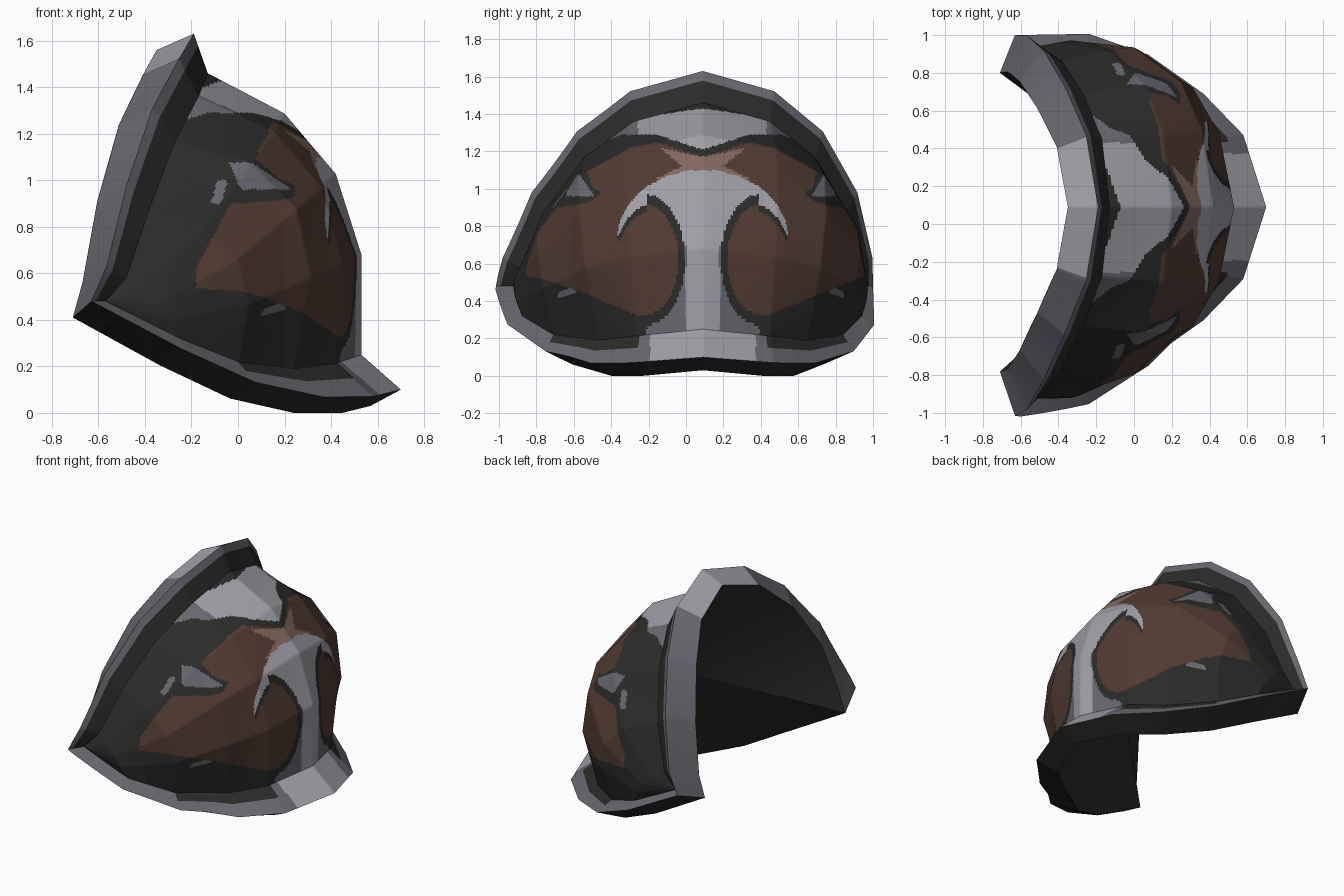
import bpy, bmesh, math
from mathutils import Vector

if "Cube" in bpy.data.objects:
    bpy.data.objects.remove(bpy.data.objects["Cube"])

# ---- colours
mats = []
for name, c in (("charcoal", (.024, .024, .023)), ("mid_grey", (.14, .138, .16)),
                ("light_grey", (.36, .35, .39)), ("brown", (.085, .043, .032)),
                ("tan", (.23, .14, .115))):
    m = bpy.data.materials.new(name)
    m.diffuse_color = (*c, 1)
    m.use_nodes = True
    m.node_tree.nodes["Principled BSDF"].inputs["Base Color"].default_value = m.diffuse_color
    mats.append(m)
DARK, MID, LIGHT, BROWN, TAN = range(5)

# ---- dome guide lines from the middle (s = 0) to the side tip: (x, s, z)
TOP = [(-.13, 0, 1.46), (-.17, .36, 1.36), (-.27, .60, 1.17), (-.38, .77, .88), (-.48, .84, .58), (-.57, .84, .48)]
BULGE = [(.64, 0, 1.2), (.6, .44, 1.15), (.52, .74, 1.07), (.19, .93, .77), (-.31, .92, .49), (-.57, .84, .48)]
BASE = [(.53, 0, .25), (.42, .36, .213), (.24, .56, .19), (0, .75, .22), (-.25, .85, .32), (-.57, .84, .48)]


def offset(line, rule):
    """Shift each guide point by a rule of its cosine and sine along the arc."""
    out = []
    for i, p in enumerate(line):
        a = i / 5 * math.pi / 2
        out.append(Vector(p) + Vector(rule(math.cos(a), math.sin(a))))
    return out


# ---- rim and lip follow the dome edges
RIM = offset(TOP, lambda c, s: (-.06 - .08 * s * c, .07 * s, .17 * c))
BACK = offset(RIM, lambda c, s: (-.08 - .08 * c, -.2 * s, -.07))
LIP = offset(BASE, lambda c, s: (.23 * c - .06, .07 * s, -.15 * c))
LOW = offset(LIP, lambda c, s: (-.08 - .05 * c, -.2 * s, -.07))

# ---- painted outlines in side view (s, z)
BROW = [(0, 1.43), (.34, 1.38), (.48, 1.31), (.7, 1.15), (.72, .96), (.58, .96),
        (.65, 1.08), (.58, 1.22), (.42, 1.29), (.25, 1.29), (0, 1.21)]
PANEL = [(0, 1.17), (.25, 1.25), (.41, 1.245), (.54, 1.19), (.61, 1.1), (.59, 1.01), (.54, .98), (.6, .93),
         (.79, .89), (1, .75), (1, .59), (.85, .53), (.34, .32), (0, .32)]
GLINT = [(0, 1.17), (.23, 1.22), (.11, 1.12), (.26, 1.05), (0, 1.05)]


def inside(s, z, poly):
    hit = False
    for (a, b), (c, d) in zip(poly, poly[1:] + poly[:1]):
        if (b > z) != (d > z) and s < a + (z - b) * (c - a) / (d - b):
            hit = not hit
    return hit


def dome_colour(x, s, z):
    # T-shaped ridge: stem, curved arms and the dark line around them
    if s < .455 and z < .74 + .36 * math.sqrt(1 - (s / .455) ** 2):
        if s < .3:
            d = math.hypot((s - .3) / .17, (z - .62) / .29)
            if d < 1.2:
                return BROWN if d < 1 else DARK
            return MID if s > .09 and z < .7 else LIGHT
        arm = .91 - 6.7 * (s - .3) ** 2
        if z > arm - .04:
            return LIGHT if z > arm else DARK
    if inside(s, z, GLINT):
        return TAN
    if inside(s, z, PANEL) and x > -.18 + max(0, z - .62) * .53:
        return BROWN
    if inside(s, z, BROW) and x > -.24 and (z > 1.14 or x > -.06 + (1.14 - z) * .4):
        return LIGHT if s < .34 else MID
    # two small worn slots
    if abs(s - .71) < .045 and abs(z - .45 + .5 * (s - .71)) < .016:
        return MID
    if abs(x + .08 - .3 * (z - .95)) < .022 and abs(z - .95) < .05:
        return MID
    return DARK


SUB, ROWS = 32, 112


def profile(u):
    """Cross-section points from the back edge of the rim to the low edge."""
    i = min(int(u), 4)
    b, r, t, c, g, p, q = [Vector(L[i]).lerp(Vector(L[i + 1]), u - i)
                           for L in (BACK, RIM, TOP, BULGE, BASE, LIP, LOW)]
    curve = [t * (1 - w) ** 2 + c * 2 * w * (1 - w) + g * w * w for w in (0, .25, .5, .75, 1)]
    pts = [b, r, r.lerp(t, .3)]
    for k in range(ROWS + 1):           # four flat steps down the dome
        w = 4 * k / ROWS
        j = min(int(w), 3)
        pts.append(curve[j].lerp(curve[j + 1], w - j))
    return pts + [g.lerp(p, .45), p, q]


def place(p, side):
    """Put a guide point on one side; the front side flares more to the back."""
    y = p.y
    if side < 0:
        back = min(1, max(0, (.2 - p.x) / .8))
        y = -(y + .27 * back * y / .9 * (1 - p.z / 1.7))
    return Vector((p.x, y + .09, p.z))


def colour(row, p):
    x, s, z = p
    if row == 0:                       # flat of the upper rim
        return LIGHT if s < .34 else MID
    if row == 1:                       # edge of the upper rim
        return MID
    if row == 2:                       # step down to the dome
        return DARK
    if row < 3 + ROWS:
        return dome_colour(x, s, z)
    if row == 3 + ROWS:                # lower lip
        return LIGHT if s < .28 else DARK if .34 < s < .76 else MID
    if row == 4 + ROWS:
        return LIGHT if s < .28 else MID
    return DARK                        # underside of the lip


def finish(bm, name):
    bmesh.ops.remove_doubles(bm, verts=bm.verts, dist=.0002)
    me = bpy.data.meshes.new(name)
    bm.to_mesh(me)
    bm.free()
    for m in mats:
        me.materials.append(m)
    ob = bpy.data.objects.new(name, me)
    bpy.context.collection.objects.link(ob)
    bpy.ops.object.select_all(action='DESELECT')
    ob.select_set(True)
    bpy.context.view_layer.objects.active = ob
    bpy.ops.object.shade_smooth_by_angle(angle=math.radians(35))


# ---- curved outer shell with rim and lip
profiles = [profile(i / SUB) for i in range(5 * SUB + 1)]
bm = bmesh.new()
for side in (1, -1):
    grid = [[bm.verts.new(place(p, side)) for p in prof] for prof in profiles]
    for i in range(len(grid) - 1):
        for j in range(len(grid[0]) - 1):
            quad = [grid[i][j], grid[i][j + 1], grid[i + 1][j + 1], grid[i + 1][j]]
            mid = (profiles[i][j] + profiles[i][j + 1] + profiles[i + 1][j] + profiles[i + 1][j + 1]) / 4
            f = bm.faces.new(quad if side > 0 else quad[::-1])
            f.material_index = colour(j, mid)
finish(bm, "shoulder_guard_shell")

# ---- hollow lining: a fan of facets from the edges to a deep point
bm = bmesh.new()
apex = bm.verts.new((.25, .09, .85))
for side in (1, -1):
    for row in (BACK, LOW):
        edge = [bm.verts.new(place(Vector(p), side)) for p in row]
        for a, b in zip(edge, edge[1:]):
            f = bm.faces.new((apex, a, b) if (side > 0) == (row is BACK) else (apex, b, a))
            f.material_index = DARK
finish(bm, "hollow_lining")
